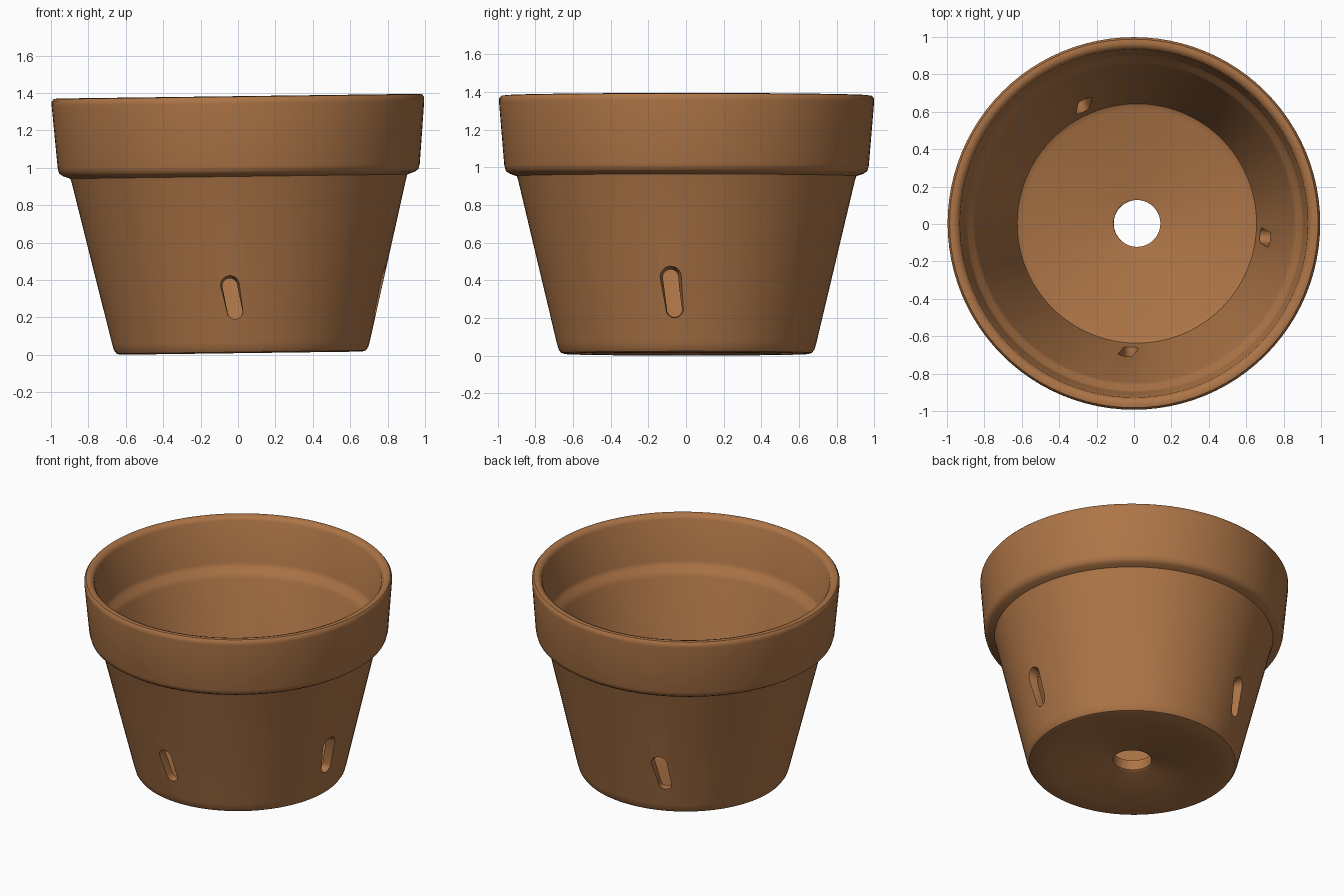
import bpy, bmesh, math
from mathutils import Matrix, Vector

cube = bpy.data.objects.get("Cube")
if cube:
    bpy.data.objects.remove(cube, do_unlink=True)

SEGMENTS = 96

clay = bpy.data.materials.new("terracotta")
colour = (0.42, 0.178, 0.063, 1)
clay.diffuse_color = colour
clay.use_nodes = True
clay.node_tree.nodes["Principled BSDF"].inputs["Base Color"].default_value = colour


def loft(name, rings, closed):
    """Skin a list of equal point rings; closed joins last ring to first."""
    bm = bmesh.new()
    loops = [[bm.verts.new(p) for p in ring] for ring in rings]
    pairs = list(zip(loops, loops[1:]))
    if closed:
        pairs.append((loops[-1], loops[0]))
    else:
        bm.faces.new(loops[0])
        bm.faces.new(loops[-1])
    for a, b in pairs:
        for i in range(len(a)):
            j = (i + 1) % len(a)
            bm.faces.new((a[i], a[j], b[j], b[i]))
    bmesh.ops.recalc_face_normals(bm, faces=bm.faces)
    mesh = bpy.data.meshes.new(name)
    bm.to_mesh(mesh)
    bm.free()
    mesh.materials.append(clay)
    obj = bpy.data.objects.new(name, mesh)
    bpy.context.collection.objects.link(obj)
    return obj


def circle(radius, z):
    return [(radius * math.cos(math.tau * i / SEGMENTS),
             radius * math.sin(math.tau * i / SEGMENTS), z) for i in range(SEGMENTS)]


# Closed wall section: (radius, height)
profile = [
    # drain hole and recessed underside
    (0.125, 0.095), (0.125, 0.025), (0.14, 0.015), (0.46, 0.015), (0.51, 0),
    # outer wall
    (0.645, 0), (0.667, 0.006), (0.68, 0.025), (0.69, 0.06), (0.895, 0.925),
    # outer rim collar
    (0.902, 0.945), (0.94, 0.958), (0.96, 0.972), (0.968, 1.0),
    (0.996, 1.335), (0.996, 1.357), (0.985, 1.371), (0.965, 1.374),
    # inner lip and ledge
    (0.943, 1.366), (0.93, 1.345), (0.904, 1.06), (0.893, 1.03),
    (0.865, 1.005), (0.85, 0.97),
    # inner wall and floor
    (0.655, 0.16), (0.64, 0.115), (0.61, 0.1), (0.14, 0.1),
]
pot = loft("flower_pot", [circle(r, z) for r, z in profile], True)

# The pot leans very slightly
pot.data.transform(Matrix.Translation((0.017, 0.003, 0.009)) @ Matrix.Rotation(-0.013, 4, "Y"))


def slot_cutter(angle, height, lean, side, length):
    """Upright rounded slot, flared toward the outside."""
    frame = (Matrix.Rotation(angle, 4, "Z")
             @ Matrix.Translation((0, side, height))
             @ Matrix.Rotation(lean, 4, "X"))
    rings = []
    for depth, half_width in ((0.5, 0.04), (0.71, 0.04), (0.74, 0.046), (0.85, 0.08)):
        straight = length / 2 - 0.04
        ring = []
        for i in range(24):
            a = math.tau * (i + 0.5) / 24
            z = half_width * math.sin(a) + math.copysign(straight, math.sin(a))
            ring.append(frame @ Vector((depth, half_width * math.cos(a), z)))
        rings.append(ring)
    return loft("slot_cutter", rings, False)


# Three drainage slots: angle, height, lean, sideways shift, length
slots = [
    (-math.pi / 2, 0.3, 0.2, -0.03, 0.22),
    (0, 0.33, 0.13, -0.072, 0.25),
    (math.radians(113), 0.31, 0.2, 0, 0.24),
]
bpy.context.view_layer.objects.active = pot
for slot in slots:
    cutter = slot_cutter(*slot)
    cutter.hide_render = True
    mod = pot.modifiers.new("drain_slot", "BOOLEAN")
    mod.operation = "DIFFERENCE"
    mod.solver = "EXACT"
    mod.object = cutter
    bpy.ops.object.modifier_apply(modifier=mod.name)
    bpy.data.objects.remove(cutter, do_unlink=True)

# Smooth clay surface with crisp slot edges
bpy.ops.object.select_all(action="DESELECT")
pot.select_set(True)
bpy.ops.object.shade_smooth_by_angle(angle=math.radians(40))
